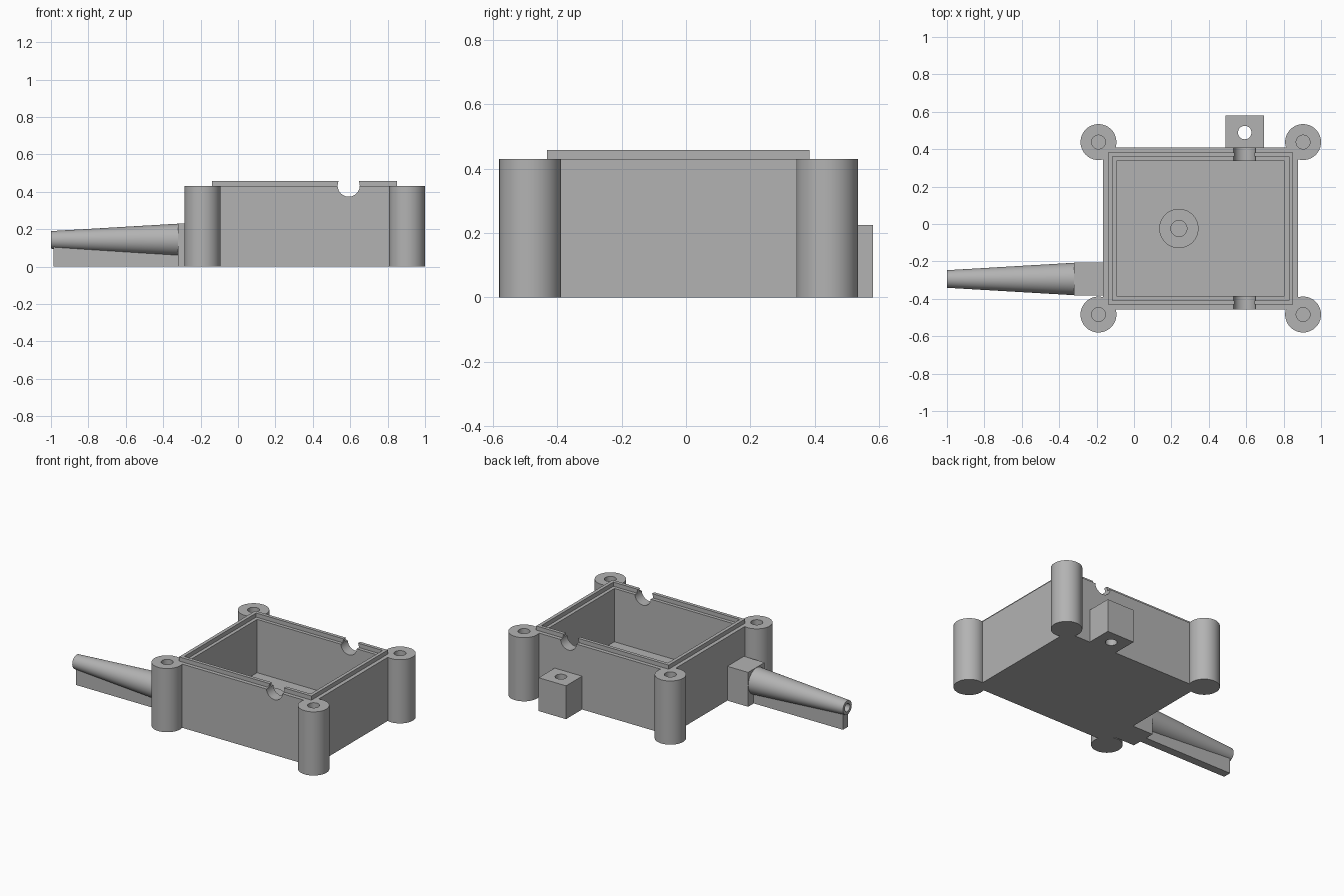
import bpy, math

if "Cube" in bpy.data.objects:
    bpy.data.objects.remove(bpy.data.objects["Cube"], do_unlink=True)

grey = bpy.data.materials.new("plain grey")
grey.use_nodes = True
colour = (0.45, 0.45, 0.45, 1)
grey.diffuse_color = colour
grey.node_tree.nodes["Principled BSDF"].inputs["Base Color"].default_value = colour


def finish(name):
    ob = bpy.context.object
    ob.name = name
    bpy.ops.object.transform_apply(location=True, rotation=True, scale=True)
    ob.data.materials.clear()
    ob.data.materials.append(grey)
    return ob


def box(name, x0, x1, y0, y1, z0, z1):
    bpy.ops.mesh.primitive_cube_add(size=1, location=((x0 + x1) / 2, (y0 + y1) / 2, (z0 + z1) / 2))
    bpy.context.object.scale = (x1 - x0, y1 - y0, z1 - z0)
    return finish(name)


def rod(name, start, length, r0, r1=None, axis="Z", sides=64):
    """Round bar from start along +X, +Y or +Z, optionally tapered."""
    i = "XYZ".index(axis)
    centre = list(start)
    centre[i] += length / 2
    turn = {"X": (0, math.pi / 2, 0), "Y": (-math.pi / 2, 0, 0), "Z": (0, 0, 0)}[axis]
    bpy.ops.mesh.primitive_cone_add(vertices=sides, radius1=r0, radius2=r0 if r1 is None else r1,
                                    depth=length, location=centre, rotation=turn)
    return finish(name)


def combine(target, tool, operation):
    bpy.context.view_layer.objects.active = target
    mod = target.modifiers.new(operation.lower(), "BOOLEAN")
    mod.operation, mod.object, mod.solver = operation, tool, "EXACT"
    bpy.ops.object.modifier_apply(modifier=mod.name)


def drop(tool):
    bpy.data.objects.remove(tool, do_unlink=True)


def join(target, tool):
    combine(target, tool, "UNION")
    drop(tool)


def cut(target, tool):
    combine(target, tool, "DIFFERENCE")
    drop(tool)


WALL_TOP, RIM_TOP, FLOOR = 0.43, 0.458, 0.07
X0, X1, Y0, Y1 = -0.165, 0.877, -0.457, 0.409


def inset(name, d, z0, z1):
    return box(name, X0 + d, X1 - d, Y0 + d, Y1 - d, z0, z1)


# Casing with corner posts
casing = inset("casing", 0, 0, WALL_TOP)
corners = [(x, y) for x in (-0.19, 0.904) for y in (-0.484, 0.438)]
for x, y in corners:
    join(casing, rod("post", (x, y, 0), WALL_TOP, 0.096))

# Raised rim, then the hollow inside
join(casing, inset("rim", 0.026, WALL_TOP - 0.05, RIM_TOP))
cut(casing, inset("rim_step", 0.049, WALL_TOP, 0.6))
cut(casing, inset("hollow", 0.072, FLOOR, 0.6))

# Blind screw holes in the posts
for x, y in corners:
    cut(casing, rod("screw_hole", (x, y, 0.08), 0.5, 0.037, sides=40))

# Round cable notches through the front and back walls
cut(casing, rod("notch", (0.592, -0.7, 0.433), 1.4, 0.059, axis="Y"))

# Boss on the floor
boss = rod("floor_boss", (0.24, -0.024, FLOOR), 0.08, 0.105)
cut(boss, rod("boss_hole", (0.24, -0.024, FLOOR + 0.01), 0.2, 0.043, sides=40))

# Mounting tab with a vertical hole
tab = box("mounting_tab", 0.49, 0.695, Y1, 0.58, 0, 0.225)
cut(tab, rod("tab_hole", (0.592, 0.489, -0.1), 0.5, 0.036, sides=40))

# Cable sleeve: block, tapered tube and supporting fin
SY, SZ = -0.294, 0.143
sleeve = box("cable_sleeve", -0.32, X0, SY - 0.088, SY + 0.088, 0, 0.232)
join(sleeve, rod("tube", (-1, SY, SZ), 0.685, 0.047, 0.087, axis="X"))
join(sleeve, box("fin", -0.987, -0.3, SY - 0.028, SY + 0.028, 0, SZ))

# Bore through the sleeve and the casing wall
bore = rod("bore", (-1.1, SY, SZ), 1.05, 0.027, axis="X", sides=40)
combine(casing, bore, "DIFFERENCE")
cut(sleeve, bore)

# Smooth the round surfaces, keep edges sharp
for ob in (casing, boss, tab, sleeve):
    bpy.ops.object.select_all(action="DESELECT")
    ob.select_set(True)
    bpy.context.view_layer.objects.active = ob
    bpy.ops.object.shade_smooth_by_angle(angle=math.radians(30))
